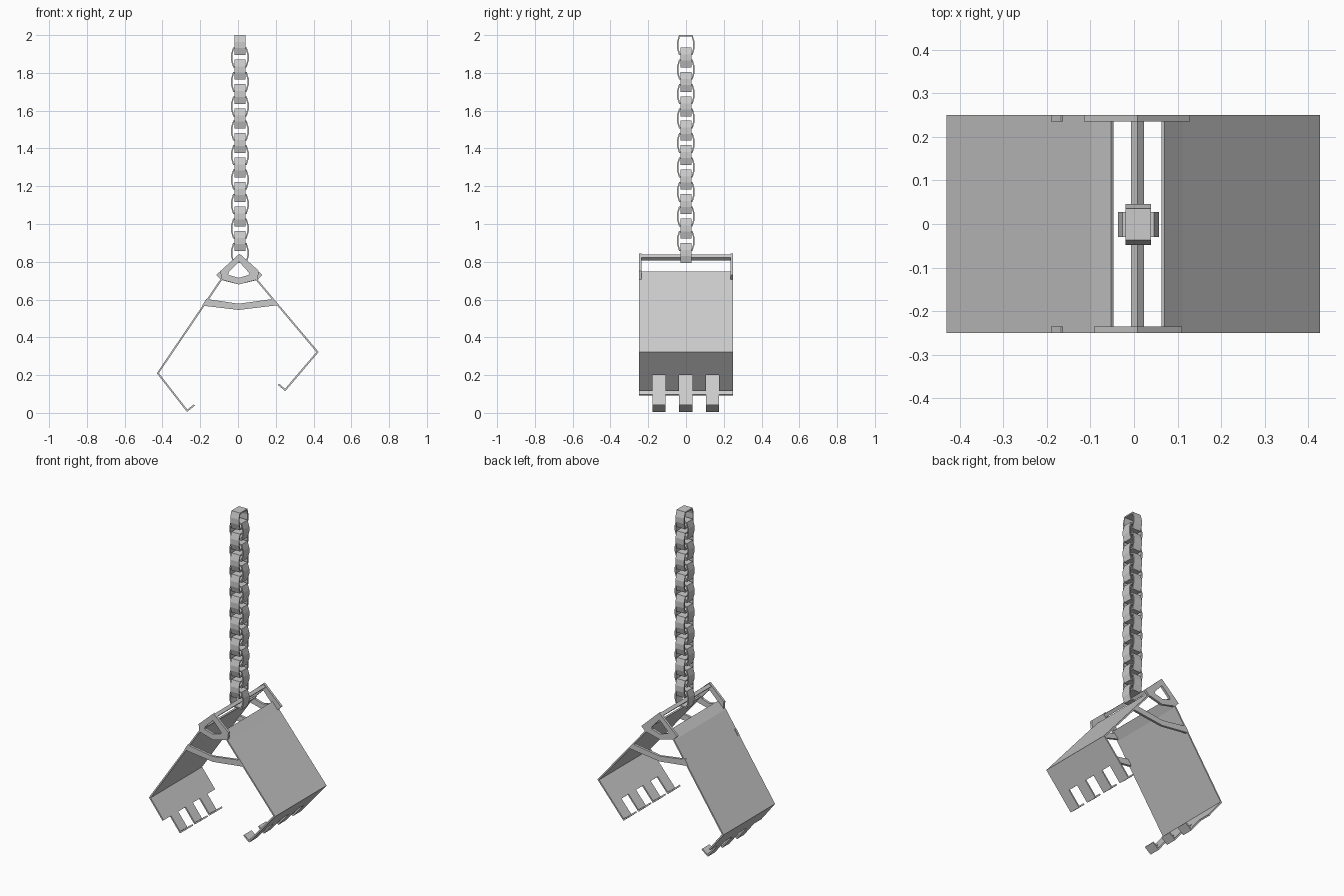
import bpy, bmesh
from mathutils import Vector, Matrix

cube = bpy.data.objects.get("Cube")
if cube:
    bpy.data.objects.remove(cube, do_unlink=True)

steel = bpy.data.materials.new("steel_grey")
steel.use_nodes = True
steel.diffuse_color = (0.6, 0.6, 0.6, 1)
steel.node_tree.nodes["Principled BSDF"].inputs["Base Color"].default_value = (0.6, 0.6, 0.6, 1)


def add_band(bm, outer, inner, y0, y1, closed=False):
    """Solid between two matching x-z lines, running from y0 to y1."""
    rows = [[bm.verts.new((x, y, z)) for x, z in line]
            for line, y in ((outer, y0), (inner, y0), (inner, y1), (outer, y1))]
    n = len(outer)
    for i in range(n if closed else n - 1):
        j = (i + 1) % n
        for a, b in zip(rows, rows[1:] + rows[:1]):
            bm.faces.new((a[i], a[j], b[j], b[i]))
    if not closed:
        bm.faces.new([r[0] for r in rows])
        bm.faces.new([r[-1] for r in reversed(rows)])


def finish(name, bm, matrix=None):
    if matrix:
        bm.transform(matrix)
    bmesh.ops.recalc_face_normals(bm, faces=bm.faces)
    mesh = bpy.data.meshes.new(name)
    bm.to_mesh(mesh)
    bm.free()
    mesh.materials.append(steel)
    obj = bpy.data.objects.new(name, mesh)
    bpy.context.collection.objects.link(obj)
    return obj


def offset(path, distance):
    """Shift an open line sideways with mitred corners."""
    pts = [Vector(p) for p in path]
    result = []
    for i, p in enumerate(pts):
        before = (p - pts[i - 1]).normalized() if i else (pts[1] - p).normalized()
        after = (pts[i + 1] - p).normalized() if i < len(pts) - 1 else before
        n1, n2 = Vector((-before.y, before.x)), Vector((-after.y, after.x))
        result.append(p + (n1 + n2) * distance / (1 + n1.dot(n2)))
    return result


HALF = 0.25
PLATE = 0.009


def jaw(name, path, split, teeth, side):
    """Bent plate whose lower part divides into hooked teeth."""
    top, shoulder, elbow, bend, tip = [Vector(p) for p in path]
    cut = elbow.lerp(bend, split)
    line = [top, shoulder, elbow, cut, bend, tip]
    inner = offset(line, PLATE * side)
    bm = bmesh.new()
    add_band(bm, line[:4], inner[:4], -HALF, HALF)
    for y0, y1 in teeth:
        add_band(bm, line[3:], inner[3:], y0, y1)
    return finish(name, bm)


# Interlocking jaws: three teeth on one, four on the other
gaps = [(-0.178, -0.108), (-0.036, 0.034), (0.105, 0.175)]
edges = [-HALF] + [y for pair in gaps for y in pair] + [HALF]
jaw("right_jaw", [(-0.053, 0.748), (-0.096, 0.703), (-0.43, 0.21), (-0.27, 0.005),
                  (-0.228, 0.038)], 0.58, gaps, 1)
jaw("left_jaw", [(0.07, 0.748), (0.112, 0.696), (0.427, 0.322), (0.25, 0.115),
                 (0.211, 0.148)], 0.59, list(zip(edges[::2], edges[1::2])), -1)

# Hinge brackets and cross braces at both ends
hole = [(0.006, 0.8), (-0.055, 0.74), (-0.05, 0.73), (0.004, 0.715), (0.056, 0.73), (0.06, 0.74)]
front_rim = [(0.008, 0.843), (-0.092, 0.752), (-0.09, 0.706), (0.004, 0.68), (0.104, 0.706), (0.11, 0.752)]
back_rim = [(0.008, 0.843), (-0.115, 0.73), (-0.09, 0.704), (0.004, 0.68), (0.104, 0.704), (0.128, 0.73)]
brace_top = [(-0.168, 0.603), (0.004, 0.578), (0.185, 0.603)]
brace_base = [(-0.19, 0.568), (0.004, 0.545), (0.21, 0.57)]
for end, rim, y in (("front", front_rim, -HALF), ("back", back_rim, HALF - 0.015)):
    bm = bmesh.new()
    add_band(bm, rim, hole, y, y + 0.015, closed=True)
    finish(end + "_bracket", bm)
    bm = bmesh.new()
    add_band(bm, brace_top, brace_base, y, y + 0.015)
    finish(end + "_brace", bm)

# Square hinge rod set on its edge
bm = bmesh.new()
cx, cz, r = 0.008, 0.823, 0.015
add_band(bm, [(cx, cz + r), (cx + r, cz)], [(cx - r, cz), (cx, cz - r)], -0.24, 0.24)
finish("hinge_rod", bm)

# Chain of flat-banded links, each turned a quarter from the last
LINK, PITCH, COUNT = 0.106, 0.1295, 18


def link_loop(inset):
    h, w, m = LINK / 2 - inset, 0.036 - inset * 0.6, 0.047 - inset
    right = [(w, h), (m, 0.016), (m, -0.016), (w, -h)]
    return right + [(-x, z) for x, z in reversed(right)]


for i in range(COUNT):
    bm = bmesh.new()
    add_band(bm, link_loop(0), link_loop(0.008), -0.029, 0.029, closed=True)
    z = 2 - LINK / 2 - i * PITCH / 2
    turn = Matrix.Rotation(1.5707963 if i % 2 == 0 else 0, 4, "Z")
    finish(f"chain_link_{i + 1}", bm, Matrix.Translation((0.01, -0.001, z)) @ turn)
